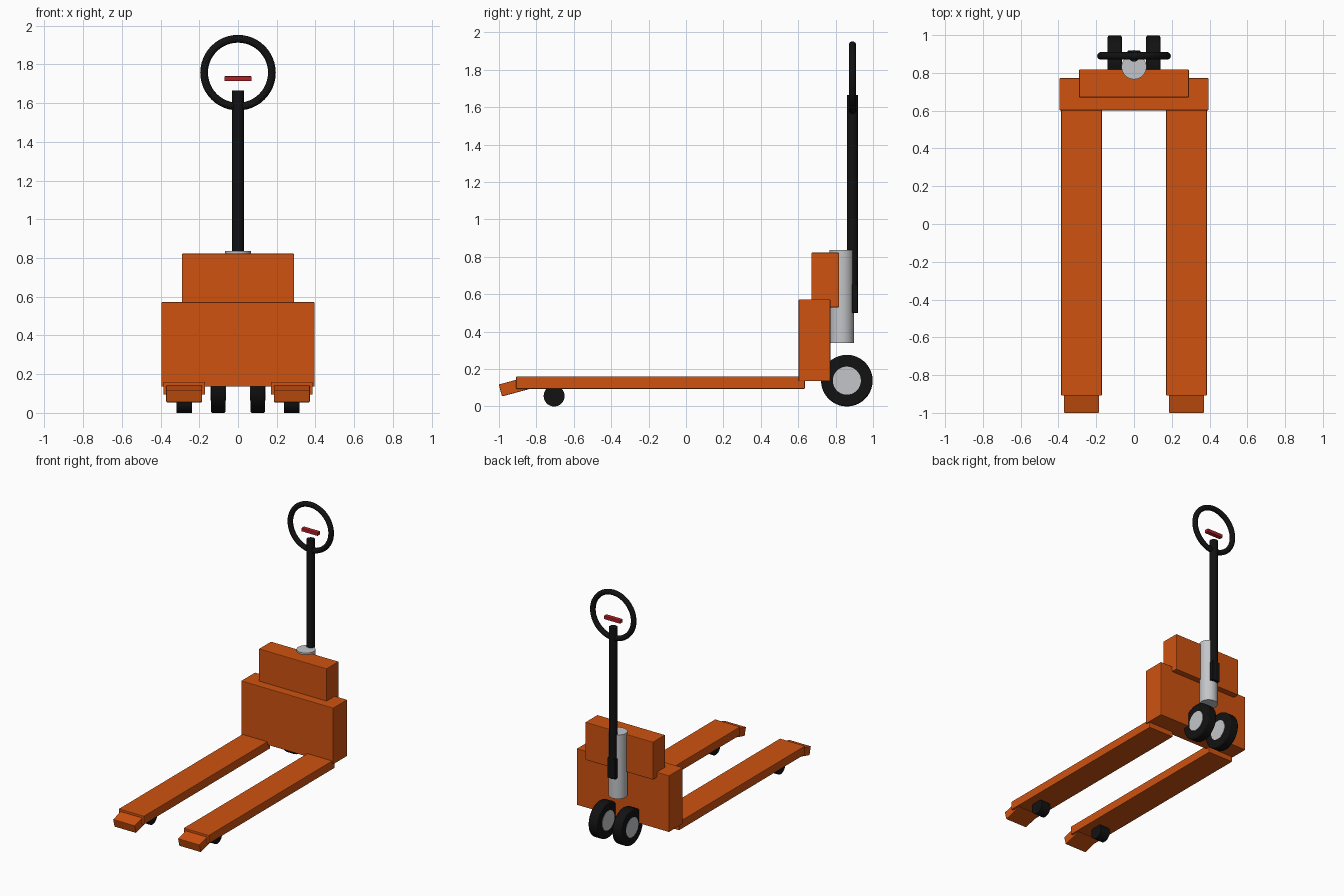
import bpy, math
from mathutils import Vector

if "Cube" in bpy.data.objects:
    bpy.data.objects.remove(bpy.data.objects["Cube"], do_unlink=True)


def material(name, rgb):
    mat = bpy.data.materials.new(name)
    mat.use_nodes = True
    mat.diffuse_color = (*rgb, 1)
    mat.node_tree.nodes["Principled BSDF"].inputs["Base Color"].default_value = (*rgb, 1)
    return mat


ORANGE = material("orange paint", (0.62, 0.085, 0.005))
BLACK = material("black rubber", (0.006, 0.006, 0.006))
STEEL = material("pale steel", (0.55, 0.56, 0.58))
RED = material("red lever", (0.45, 0.015, 0.02))


def finish(name, mat, bevel=0.0):
    obj = bpy.context.object
    obj.name = obj.data.name = name
    obj.data.materials.append(mat)
    if bevel:
        mod = obj.modifiers.new("soft edges", "BEVEL")
        mod.width = bevel
        mod.segments = 2
        mod.limit_method = "ANGLE"
    return obj


def box(name, low, high, mat, bevel=0.004, tilt=0.0):
    low, high = Vector(low), Vector(high)
    bpy.ops.mesh.primitive_cube_add(size=1, location=(low + high) / 2, rotation=(tilt, 0, 0))
    obj = bpy.context.object
    obj.scale = high - low
    bpy.ops.object.transform_apply(location=False, rotation=False, scale=True)
    return finish(name, mat, bevel)


def cylinder(name, centre, radius, length, mat, across=False, bevel=0.0):
    turn = (0, math.pi / 2, 0) if across else (0, 0, 0)
    bpy.ops.mesh.primitive_cylinder_add(vertices=40, radius=radius, depth=length,
                                        location=centre, rotation=turn)
    bpy.ops.object.shade_smooth_by_angle(angle=math.radians(35))
    return finish(name, mat, bevel)


# Body and upper housing
box("body", (-0.395, 0.602, 0.135), (0.395, 0.772, 0.572), ORANGE)
box("upper_housing", (-0.29, 0.67, 0.53), (0.29, 0.818, 0.822), ORANGE)

# Forks, sloping tips, load rollers and steering wheels on each side
for side, label in ((1, "left"), (-1, "right")):
    x = side * 0.278
    box(label + "_fork", (x - 0.108, -0.908, 0.094), (x + 0.108, 0.635, 0.16), ORANGE)
    box(label + "_fork_tip", (x - 0.093, -0.995, 0.072), (x + 0.093, -0.845, 0.138),
        ORANGE, tilt=math.radians(15))
    cylinder(label + "_load_roller", (x, -0.705, 0.056), 0.056, 0.08, BLACK, True)
    wheel = (side * 0.102, 0.86, 0.138)
    cylinder(label + "_steer_tyre", wheel, 0.138, 0.075, BLACK, True, 0.008)
    cylinder(label + "_wheel_hub", wheel, 0.075, 0.079, STEEL, True)

# Hydraulic column
cylinder("hydraulic_column", (0, 0.832, 0.588), 0.066, 0.495, STEEL)

# Tiller with its bracket, ring handle and lever
cylinder("tiller_shaft", (0, 0.89, 1.083), 0.03, 1.165, BLACK)
box("tiller_bracket", (-0.034, 0.86, 0.5), (0.034, 0.918, 0.655), BLACK)
bpy.ops.mesh.primitive_torus_add(major_radius=0.175, minor_radius=0.02,
                                 major_segments=48, minor_segments=14,
                                 location=(0, 0.89, 1.757), rotation=(math.pi / 2, 0, 0))
bpy.ops.object.shade_smooth()
finish("ring_handle", BLACK)
box("release_lever", (-0.07, 0.873, 1.713), (0.07, 0.907, 1.739), RED, 0.003)
